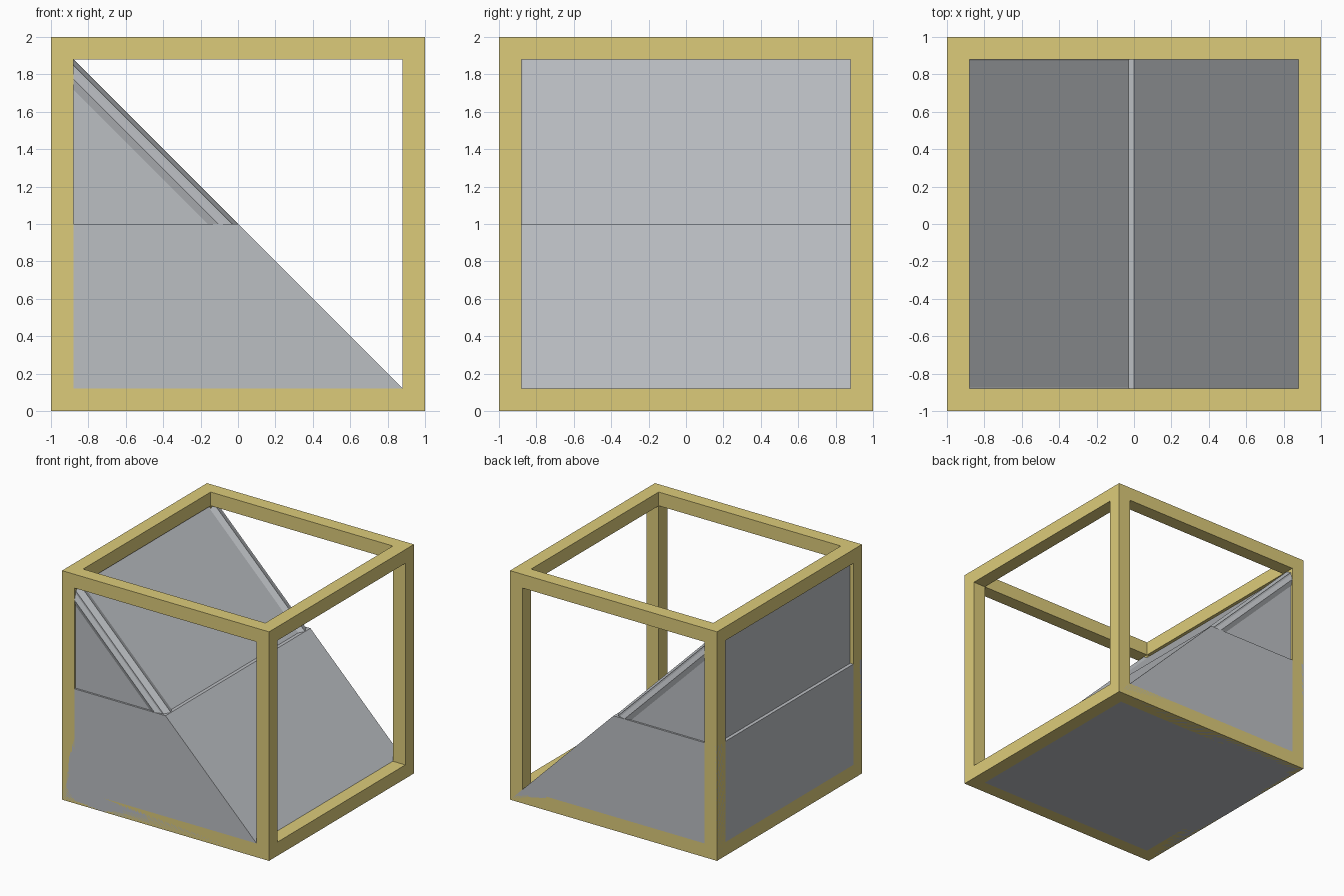
import bpy, bmesh, math

if "Cube" in bpy.data.objects:
    bpy.data.objects.remove(bpy.data.objects["Cube"])


def material(name, rgb):
    m = bpy.data.materials.new(name)
    m.diffuse_color = (*rgb, 1.0)
    m.use_nodes = True
    m.node_tree.nodes["Principled BSDF"].inputs["Base Color"].default_value = m.diffuse_color
    return m


YELLOW = material("sand_yellow", (0.72, 0.60, 0.195))
GREY = material("cool_grey", (0.50, 0.52, 0.545))


def finish(bm, name, mat):
    bmesh.ops.recalc_face_normals(bm, faces=bm.faces)
    mesh = bpy.data.meshes.new(name)
    bm.to_mesh(mesh)
    bm.free()
    mesh.materials.append(mat)
    ob = bpy.data.objects.new(name, mesh)
    bpy.context.scene.collection.objects.link(ob)
    return ob


def loft(name, ring_a, ring_b, mat):
    """Closed solid between two matching rings of points."""
    bm = bmesh.new()
    a = [bm.verts.new(p) for p in ring_a]
    b = [bm.verts.new(p) for p in ring_b]
    bm.faces.new(a)
    bm.faces.new(b[::-1])
    for i in range(len(a)):
        j = (i + 1) % len(a)
        bm.faces.new((a[i], a[j], b[j], b[i]))
    return finish(bm, name, mat)


def box(name, size, mat):
    bm = bmesh.new()
    bmesh.ops.create_cube(bm, size=1)
    for v in bm.verts:
        v.co = [c * s for c, s in zip(v.co, size)]
        v.co.z += 1
    return finish(bm, name, mat)


def prism(name, profile, half_depth, mat):
    """Extrude an x-z profile along y."""
    return loft(name, [(x, -half_depth, z) for x, z in profile],
                [(x, half_depth, z) for x, z in profile], mat)


# Open cube frame: a cube with a square tunnel through each axis
OPENING = 1.76
frame = box("cube_frame", (2, 2, 2), YELLOW)
for axis in range(3):
    size = [OPENING] * 3
    size[axis] = 3
    cutter = box("frame_cutter_" + "xyz"[axis], size, YELLOW)
    cutter.hide_render = True
    cutter.hide_set(True)
    mod = frame.modifiers.new("tunnel", 'BOOLEAN')
    mod.operation = 'DIFFERENCE'
    mod.solver = 'EXACT'
    mod.object = cutter

# Lower half of the ramp, flush with the frame
prism("lower_ramp", [(-1, 0), (1, 0), (0, 1), (-1, 1)], 1.0, GREY)

# Upper half, slightly recessed on every side
INSET = 0.03
prism("upper_ramp", [(-1 + INSET, 1), (-INSET, 1), (-1 + INSET, 2 - 2 * INSET)],
      0.984, GREY)

# Eight-sided rails along both sloping edges of the upper half
R = 0.075
for side, label in ((-1, "front"), (1, "back")):
    low, high = [], []
    for k in range(8):
        t = k * math.pi / 4
        x = R * math.sqrt(2) * (math.sin(t) - 1)
        y = side * (1 - R) + R * math.cos(t)
        low.append((x, y, 1.0))
        high.append((-1 + INSET, y, 1 + x + 1 - INSET))
    loft(label + "_slope_rail", low, high, GREY)
